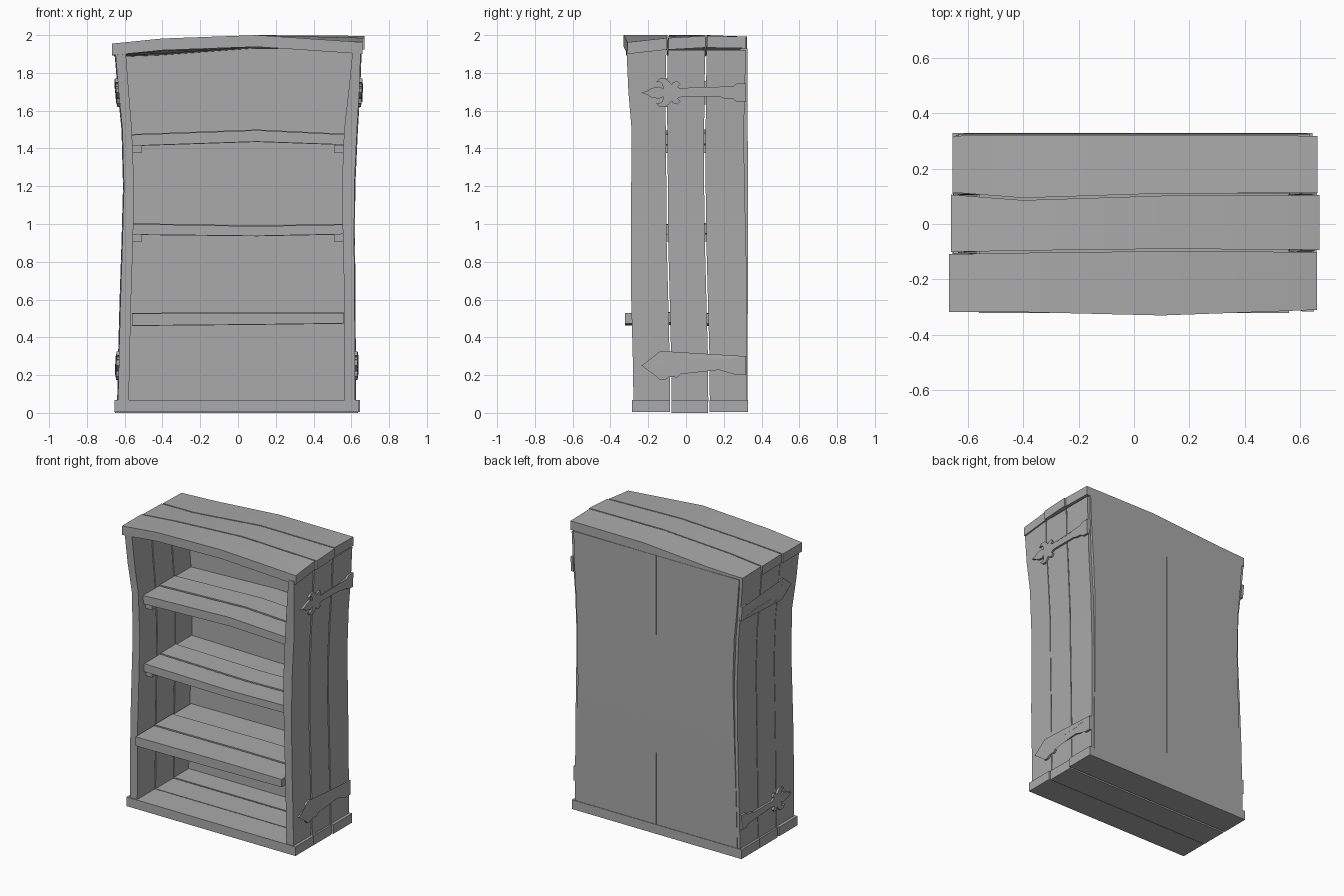
import bpy, bmesh, math

cube = bpy.data.objects.get("Cube")
if cube:
    bpy.data.objects.remove(cube)

grey = bpy.data.materials.new("plain_grey")
grey.use_nodes = True
COLOUR = (0.4, 0.4, 0.4, 1)
grey.diffuse_color = COLOUR
grey.node_tree.nodes["Principled BSDF"].inputs["Base Color"].default_value = COLOUR


def finish(name, bm):
    bmesh.ops.recalc_face_normals(bm, faces=bm.faces)
    mesh = bpy.data.meshes.new(name)
    bm.to_mesh(mesh)
    bm.free()
    mesh.materials.append(grey)
    obj = bpy.data.objects.new(name, mesh)
    bpy.context.collection.objects.link(obj)
    bpy.context.view_layer.objects.active = obj
    for other in bpy.context.selected_objects:
        other.select_set(False)
    obj.select_set(True)
    bpy.ops.object.shade_smooth_by_angle(angle=math.radians(20))


def loft(name, rings):
    """Closed board through a row of four-cornered sections."""
    bm = bmesh.new()
    loops = [[bm.verts.new(p) for p in ring] for ring in rings]
    for a, b in zip(loops, loops[1:]):
        for i in range(4):
            j = (i + 1) % 4
            bm.faces.new((a[i], a[j], b[j], b[i]))
    bm.faces.new(loops[0])
    bm.faces.new(loops[-1])
    finish(name, bm)


def lerp(t, xs, ys):
    for x0, x1, y0, y1 in zip(xs, xs[1:], ys, ys[1:]):
        if t <= x1:
            return y0 + (y1 - y0) * (t - x0) / (x1 - x0)
    return ys[-1]


def flat_plank(name, xs, y_front, y_back, bottoms_f, tops_f, bottoms_b, tops_b):
    """Plank lying along x, with its own heights on the front and back edges."""
    loft(name, [[(x, yf, bf), (x, yb, bb), (x, yb, tb), (x, yf, tf)]
                for x, yf, yb, bf, tf, bb, tb in
                zip(xs, y_front, y_back, bottoms_f, tops_f, bottoms_b, tops_b)])


GAP = 0.004

# Base: three planks side by side
base_edges = [-0.285, -0.08, 0.12, 0.328]
base_ends = [(-0.655, 0.64), (-0.65, 0.635), (-0.655, 0.645)]
for i, (x0, x1) in enumerate(base_ends):
    y0, y1 = base_edges[i] + GAP * (i > 0), base_edges[i + 1] - GAP * (i < 2)
    z0, z1 = (0.005, 0.0, 0.004)[i], (0.068, 0.066, 0.068)[i]
    flat_plank(f"base_plank_{i + 1}", (x0, x1), (y0, y0), (y1, y1),
               (z0, z0), (z1, z1), (z0, z0), (z1, z1))

# Top: three warped planks, higher at the middle
top_x = (-0.4, 0.1)
top_ends = [(-0.667, 0.66), (-0.66, 0.67), (-0.655, 0.662)]
top_y = [(-0.318, -0.318, -0.33, -0.31), (-0.105, -0.1, -0.094, -0.097),
         (0.11, 0.09, 0.106, 0.108), (0.318, 0.322, 0.322, 0.318)]
top_z = [(1.955, 1.982, 2.0, 1.962), (1.955, 1.975, 2.0, 1.985),
         (1.95, 1.963, 2.0, 1.996), (1.945, 1.955, 1.992, 1.992)]
THICK = 0.062
for i, (x0, x1) in enumerate(top_ends):
    flat_plank(f"top_plank_{i + 1}", (x0, *top_x, x1),
               [y + GAP * (i > 0) for y in top_y[i]],
               [y - GAP * (i < 2) for y in top_y[i + 1]],
               [z - THICK for z in top_z[i]], top_z[i],
               [z - THICK for z in top_z[i + 1]], top_z[i + 1])

# Sides: three upright planks each, waisted and flaring to the top
side_z = (0.06, 0.3, 0.6, 0.9, 1.2, 1.5, 1.7, 1.92)
side_y = [(-0.278, -0.282, -0.29, -0.292, -0.29, -0.288, -0.305, -0.315),
          (-0.08, -0.083, -0.09, -0.098, -0.1, -0.103, -0.105, -0.1),
          (0.122, 0.12, 0.112, 0.104, 0.1, 0.1, 0.102, 0.105),
          (0.322, 0.322, 0.322, 0.318, 0.31, 0.306, 0.312, 0.316)]
side_out = {-1: (0.635, 0.63, 0.622, 0.612, 0.604, 0.612, 0.632, 0.65),
            1: (0.62, 0.619, 0.617, 0.615, 0.616, 0.63, 0.642, 0.65)}
side_in = {-1: (0.578, 0.573, 0.566, 0.556, 0.55, 0.562, 0.578, 0.595),
           1: (0.565, 0.565, 0.563, 0.556, 0.55, 0.562, 0.585, 0.607)}
for side, label in ((-1, "right"), (1, "left")):
    for i in range(3):
        nudge = (0, 0.003, 0.005)[i]
        rings = []
        for k, z in enumerate(side_z):
            y0 = side_y[i][k] + GAP * (i > 0)
            y1 = side_y[i + 1][k] - GAP * (i < 2)
            xi, xo = side * side_in[side][k], side * (side_out[side][k] + nudge)
            rings.append([(xi, y0, z), (xo, y0, z), (xo, y1, z), (xi, y1, z)])
        loft(f"{label}_side_plank_{i + 1}", rings)

# Back: two upright panels meeting in the middle
for side, label in ((-1, "right"), (1, "left")):
    rings = []
    for z in side_z:
        x0, x1 = side * 0.001, side * (lerp(z, side_z, side_out[side]) - 0.015)
        y0, y1 = 0.285, 0.324 + 0.004 * math.sin(z * 1.6)
        top = z if z < 1.9 else z + 0.01
        rings.append([(x0, y0, top), (x1, y0, top), (x1, y1, top), (x0, y1, top)])
    loft(f"{label}_back_panel", rings)

# Shelves: front edge, top heights, bottom heights at left end, middle, right end
shelf_x = (-0.56, 0.1, 0.56)
shelves = [("lower", -0.322, (0.525, 0.53, 0.528), (0.462, 0.468, 0.474)),
           ("middle", -0.235, (1.0, 0.988, 0.997), (0.944, 0.937, 0.946)),
           ("upper", -0.238, (1.472, 1.496, 1.474), (1.414, 1.436, 1.42))]
for label, front, tops, bottoms in shelves:
    width = (0.29 - front) / 3
    for i in range(3):
        y0 = front + width * i + GAP * (i > 0)
        y1 = front + width * (i + 1) - GAP * (i < 2)
        lift = (0, 0.004, -0.002)[i]
        up, low = [z + lift for z in tops], [z + lift for z in bottoms]
        flat_plank(f"{label}_shelf_plank_{i + 1}", shelf_x, [y0] * 3, [y1] * 3,
                   low, up, low, up)

# Battens under the two higher shelves
for label, z0, z1 in (("middle", 0.908, 0.948), ("upper", 1.375, 1.418)):
    for side, end in ((-1, "right"), (1, "left")):
        xs = (side * 0.508, side * 0.57)
        flat_plank(f"{label}_{end}_batten", xs, (-0.215,) * 2, (0.288,) * 2,
                   (z0,) * 2, (z1,) * 2, (z0,) * 2, (z1,) * 2)

# Strap hinges with a three-petalled tip, bent to follow the sides
half = [(0.318, 0.05), (0.27, 0.05), (0.25, 0.034), (0.2, 0.03), (0.18, 0.022),
        (-0.02, 0.02), (-0.045, 0.03), (-0.03, 0.045), (-0.045, 0.062),
        (-0.07, 0.055), (-0.075, 0.042), (-0.09, 0.06), (-0.11, 0.076),
        (-0.14, 0.074), (-0.16, 0.055), (-0.14, 0.058), (-0.125, 0.045),
        (-0.12, 0.022), (-0.145, 0.032), (-0.185, 0.024), (-0.205, 0.01)]
outline = half + [(-0.235, 0)] + [(y, -h) for y, h in reversed(half)]
for side, label in ((-1, "right"), (1, "left")):
    for level, height in (("lower", 0.25), ("upper", 1.695)):
        bm = bmesh.new()
        layers = []
        for depth in (-0.004, 0.014):
            layers.append([bm.verts.new(
                (side * (lerp(height + h, side_z, side_out[side]) + depth
                         + 0.005 * min(1, max(0, y * 4 + 0.5))), y, height + h))
                for y, h in outline])
        inner, outer = layers
        for i in range(len(outline)):
            j = (i + 1) % len(outline)
            bm.faces.new((inner[i], inner[j], outer[j], outer[i]))
        caps = [bm.faces.new(inner), bm.faces.new(outer)]
        bmesh.ops.triangulate(bm, faces=caps, ngon_method="EAR_CLIP")
        finish(f"{label}_{level}_hinge", bm)
